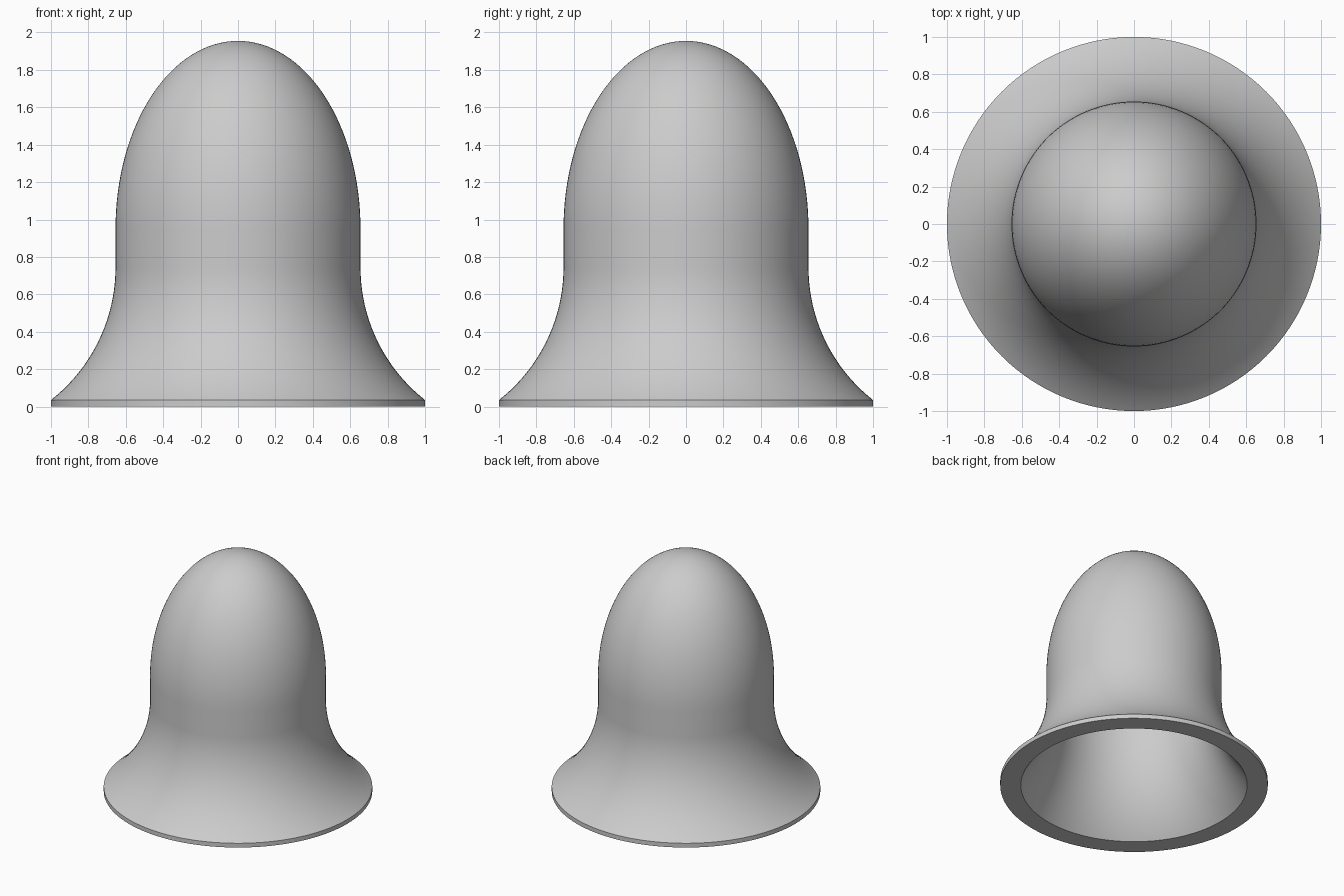
import bpy, bmesh, math

cube = bpy.data.objects.get("Cube")
if cube:
    bpy.data.objects.remove(cube, do_unlink=True)

SEGMENTS = 128
FLARE_TOP, DOME_BASE = 0.745, 0.95

grey = bpy.data.materials.new("plain_grey")
grey.use_nodes = True
colour = (0.6, 0.6, 0.6, 1)
grey.diffuse_color = colour
grey.node_tree.nodes["Principled BSDF"].inputs["Base Color"].default_value = colour


def wall(foot_r, foot_z, neck_r, top_z, steps=32):
    """Profile from the foot up: flared arc, straight neck, elliptical dome."""
    run, rise = foot_r - neck_r, FLARE_TOP - foot_z
    radius = (run ** 2 + rise ** 2) / (2 * run)
    sweep = math.asin(rise / radius)
    pts = []
    for i in range(steps + 1):
        a = sweep * (1 - i / steps)
        pts.append((neck_r + radius * (1 - math.cos(a)), FLARE_TOP - radius * math.sin(a)))
    for i in range(steps + 1):
        a = math.pi / 2 * i / steps
        pts.append((neck_r * math.cos(a), DOME_BASE + (top_z - DOME_BASE) * math.sin(a)))
    pts[-1] = (0, top_z)
    return pts


# Outer skin from crown to rim, then inner skin from foot to crown
outer = wall(1.0, 0.035, 0.655, 1.955)
inner = wall(0.846, 0.0, 0.57, 1.87)
profile = outer[::-1] + [(1.0, 0.0)] + inner

# Revolve the profile into a hollow bell
bm = bmesh.new()
verts = [bm.verts.new((r, 0, z)) for r, z in profile]
edges = [bm.edges.new(pair) for pair in zip(verts, verts[1:])]
bmesh.ops.spin(bm, geom=verts + edges, cent=(0, 0, 0), axis=(0, 0, 1),
               angle=math.tau, steps=SEGMENTS, use_merge=False)
bmesh.ops.remove_doubles(bm, verts=bm.verts, dist=0.0001)
bmesh.ops.recalc_face_normals(bm, faces=bm.faces)
mesh = bpy.data.meshes.new("bell_shell")
bm.to_mesh(mesh)
bm.free()

bell = bpy.data.objects.new("bell_shell", mesh)
bpy.context.collection.objects.link(bell)
mesh.materials.append(grey)
bpy.context.view_layer.objects.active = bell
bell.select_set(True)
bpy.ops.object.shade_smooth_by_angle(angle=math.radians(30))
